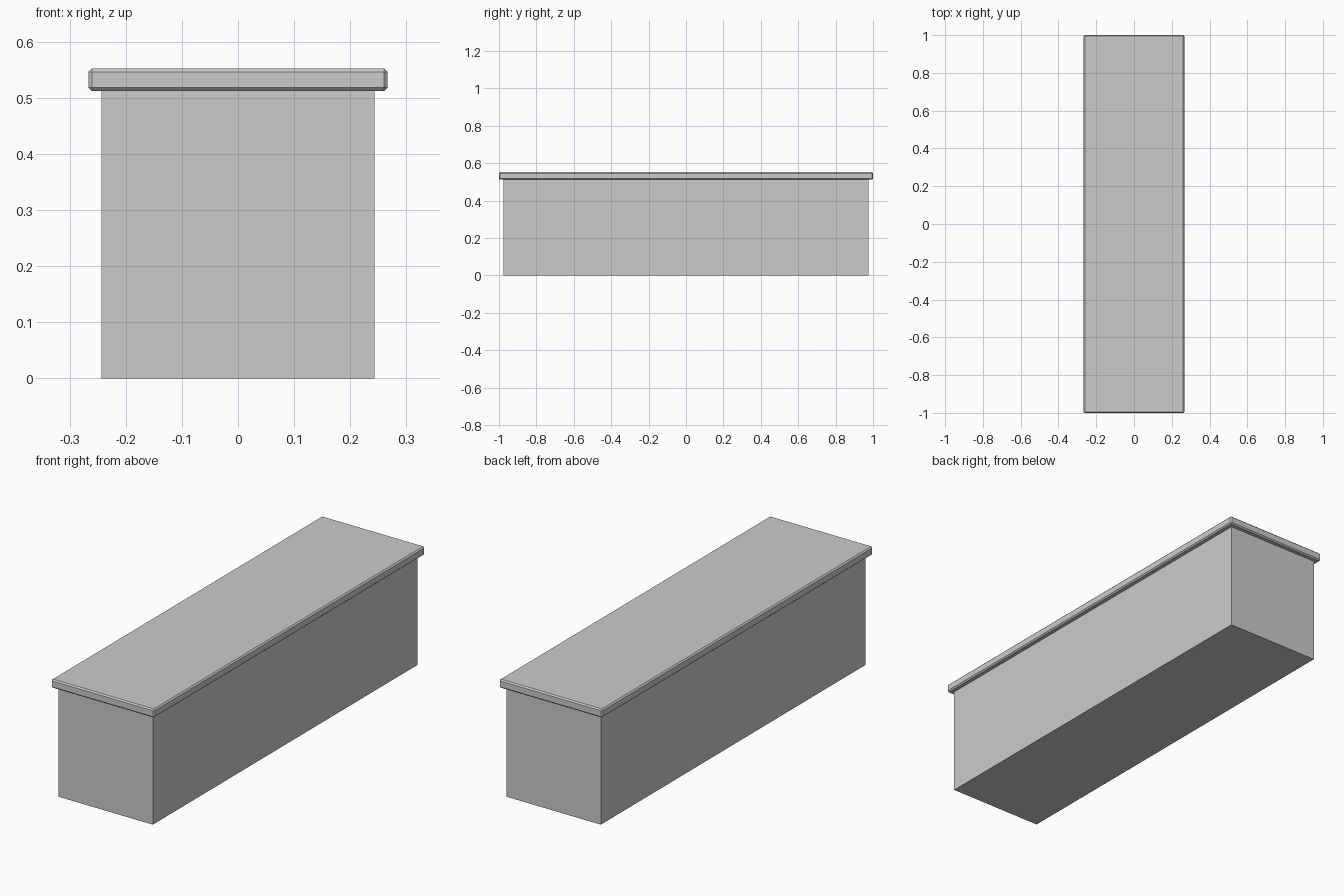
import bpy

if "Cube" in bpy.data.objects:
    bpy.data.objects.remove(bpy.data.objects["Cube"])


def box(name, half_x, half_y, z0, z1, bevel=0.0):
    bpy.ops.mesh.primitive_cube_add(size=1, location=(0, 0, (z0 + z1) / 2))
    ob = bpy.context.object
    ob.name = name
    ob.scale = (half_x * 2, half_y * 2, z1 - z0)
    bpy.ops.object.transform_apply(location=False, rotation=False, scale=True)
    if bevel:
        mod = ob.modifiers.new("chamfer", 'BEVEL')
        mod.width = bevel
        mod.segments = 1
    return ob


# Plain rectangular base
box("base", 0.2435, 0.9765, 0.0, 0.512)

# Overhanging top slab with chamfered edges
box("top_slab", 0.2665, 1.0, 0.512, 0.552, 0.006)
